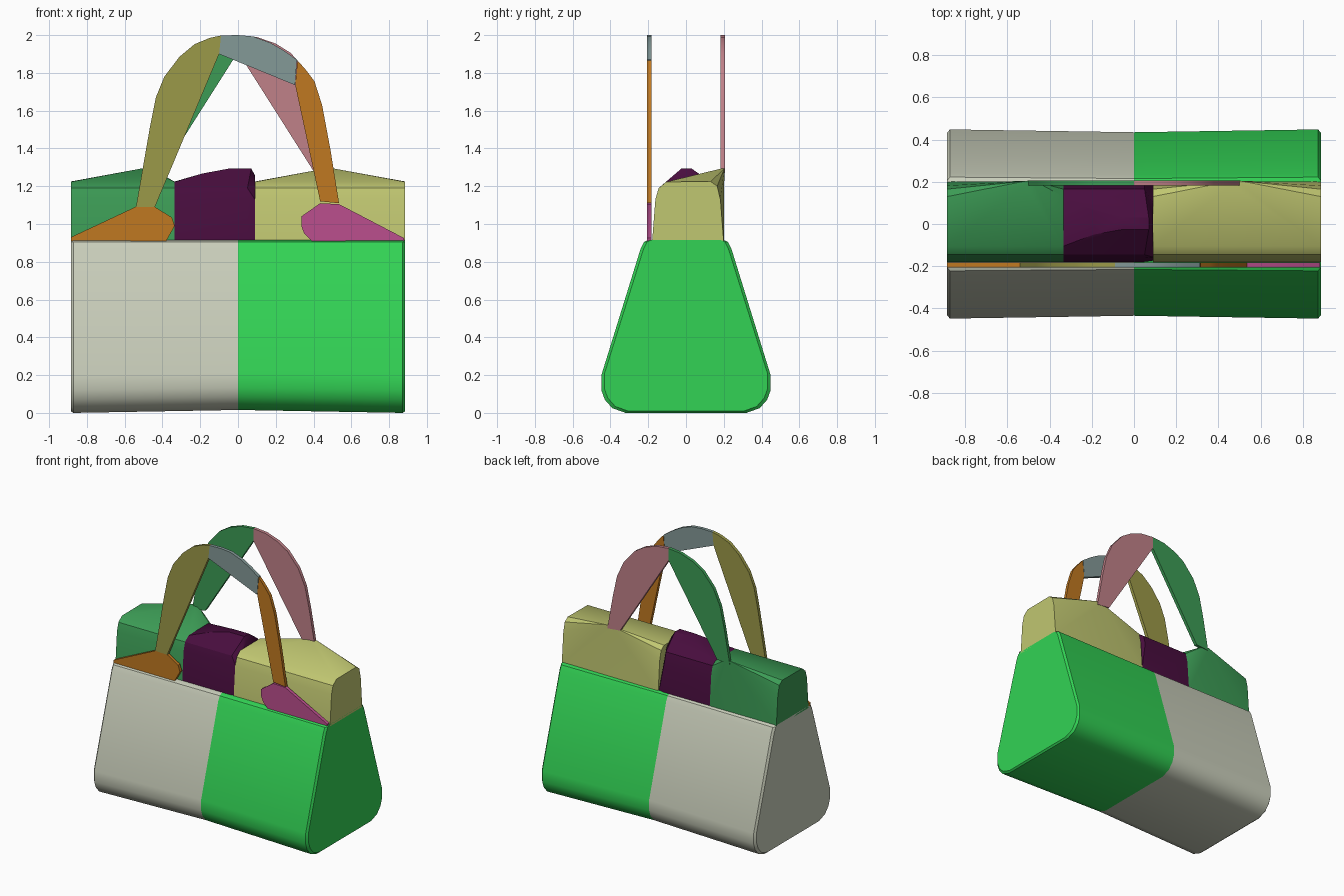
import bpy
import bmesh
import math

cube = bpy.data.objects.get("Cube")
if cube:
    bpy.data.objects.remove(cube, do_unlink=True)


def material(name, r, g, b):
    m = bpy.data.materials.new(name)
    m.use_nodes = True
    m.diffuse_color = (r, g, b, 1)
    m.node_tree.nodes["Principled BSDF"].inputs["Base Color"].default_value = (r, g, b, 1)
    return m


beige = material("beige", 0.58, 0.61, 0.49)
bright_green = material("bright green", 0.032, 0.65, 0.09)
mid_green = material("mid green", 0.045, 0.33, 0.091)
yellow = material("pale yellow", 0.53, 0.57, 0.165)
purple = material("dark purple", 0.065, 0.004, 0.048)
olive = material("olive", 0.33, 0.32, 0.066)
orange = material("orange", 0.53, 0.19, 0.015)
magenta = material("magenta", 0.50, 0.077, 0.27)
blue_grey = material("blue grey", 0.23, 0.32, 0.31)
rose = material("rose", 0.53, 0.22, 0.25)


def hull(name, points, mat):
    """Convex solid wrapped round a few points."""
    bm = bmesh.new()
    for p in points:
        bm.verts.new(p)
    bmesh.ops.convex_hull(bm, input=bm.verts[:])
    bmesh.ops.delete(bm, geom=[v for v in bm.verts if not v.link_faces], context='VERTS')
    bmesh.ops.dissolve_limit(bm, angle_limit=math.radians(0.5),
                             verts=bm.verts[:], edges=bm.edges[:])
    bmesh.ops.recalc_face_normals(bm, faces=bm.faces[:])
    mesh = bpy.data.meshes.new(name)
    bm.to_mesh(mesh)
    bm.free()
    mesh.materials.append(mat)
    obj = bpy.data.objects.new(name, mesh)
    bpy.context.collection.objects.link(obj)
    bpy.ops.object.select_all(action='DESELECT')
    obj.select_set(True)
    bpy.context.view_layer.objects.active = obj
    bpy.ops.object.shade_smooth_by_angle(angle=math.radians(30))
    return obj


def plate(name, outline, y0, y1, mat):
    """Flat strap piece: an x-z outline given thickness in y."""
    return hull(name, [(x, y, z) for x, z in outline for y in (y0, y1)], mat)


# Bag body: two halves, tapered upward, rounded along the bottom
SIDE = [(0.20, 0.915), (0.222, 0.905), (0.24, 0.87), (0.448, 0.20), (0.448, 0.12),
        (0.43, 0.07), (0.39, 0.025), (0.32, 0.0)]


def body_half(name, s, mat):
    pts = []
    for side in (-1, 1):
        for y, z in SIDE:
            pts.append((0, side * y * 0.97, 0.915 - (0.915 - z) * 0.983))
            pts.append((s * 0.872, side * y, z))
            pts.append((s * 0.885, side * (y - 0.016), 0.915 - (0.915 - z) * 0.99))
    return hull(name, pts, mat)


body_half("body_left", 1, bright_green)
body_half("body_right", -1, beige)

# Upper section: rounded cross-section (y, z)
LID = [(-0.18, 0.90), (-0.162, 1.13), (-0.145, 1.19), (-0.105, 1.223),
       (0.13, 1.225), (0.165, 1.20), (0.182, 1.13), (0.20, 0.90)]


def lid_piece(name, xa, xb, peak_xs, mat):
    pts = [(x, y, z) for x in (xa, xb) for y, z in LID]
    pts += [(x, y, 1.293) for x in peak_xs for y in (0.185, 0.203)]
    return hull(name, pts, mat)


lid_piece("upper_left", 0.09, 0.885, (0.46, 0.51), yellow)
lid_piece("upper_right", -0.885, -0.335, (-0.47, -0.515), mid_green)

# Raised middle section
mid = [(x, y, z) for x in (-0.335, 0.05) for y, z in LID]
mid += [(0.09, y * 0.97, z) for y, z in LID[:2] + LID[-1:]]
mid += [(0.09, -0.10, 1.20), (0.09, 0.10, 1.20), (0.09, -0.03, 1.258), (0.09, 0.04, 1.258)]
mid += [(x, y, 1.293) for x in (-0.05, 0.07) for y in (-0.025, 0.03)]
mid += [(-0.19, y, 1.267) for y in (-0.05, 0.06)]
hull("upper_middle", mid, purple)

# Front handle and its mounting tabs
F0, F1 = -0.206, -0.182
plate("front_handle_right",
      [(-0.54, 1.09), (-0.44, 1.09), (-0.10, 1.90), (-0.09, 1.998), (-0.15, 1.985),
       (-0.23, 1.952), (-0.31, 1.885), (-0.39, 1.78), (-0.435, 1.67), (-0.465, 1.52)],
      F0, F1, olive)
plate("front_handle_top",
      [(-0.10, 1.90), (-0.09, 1.998), (0.0, 2.0), (0.08, 1.993), (0.17, 1.96),
       (0.24, 1.92), (0.312, 1.87), (0.302, 1.735)], F0, F1, blue_grey)
plate("front_handle_left",
      [(0.315, 1.866), (0.36, 1.815), (0.405, 1.755), (0.445, 1.63), (0.49, 1.39),
       (0.535, 1.11), (0.435, 1.12), (0.395, 1.32), (0.303, 1.735)], F0, F1, orange)
plate("front_tab_left",
      [(0.335, 1.04), (0.435, 1.11), (0.535, 1.105), (0.88, 0.925), (0.88, 0.91),
       (0.39, 0.91), (0.35, 0.95), (0.335, 0.99)], F0, F1, magenta)
plate("front_tab_right",
      [(-0.885, 0.91), (-0.885, 0.93), (-0.54, 1.092), (-0.44, 1.09), (-0.35, 1.035),
       (-0.335, 0.99), (-0.38, 0.91)], F0, F1, orange)

# Back handle: mirrored halves meeting at the crown
BACK = [(0.0, 1.91), (0.0, 2.0), (0.10, 1.99), (0.20, 1.955), (0.28, 1.905), (0.37, 1.80),
        (0.425, 1.68), (0.46, 1.52), (0.505, 1.27), (0.40, 1.28)]
for name, s, mat in (("back_handle_left", 1, rose), ("back_handle_right", -1, mid_green)):
    plate(name, [(s * x, z) for x, z in BACK], 0.182, 0.206, mat)
